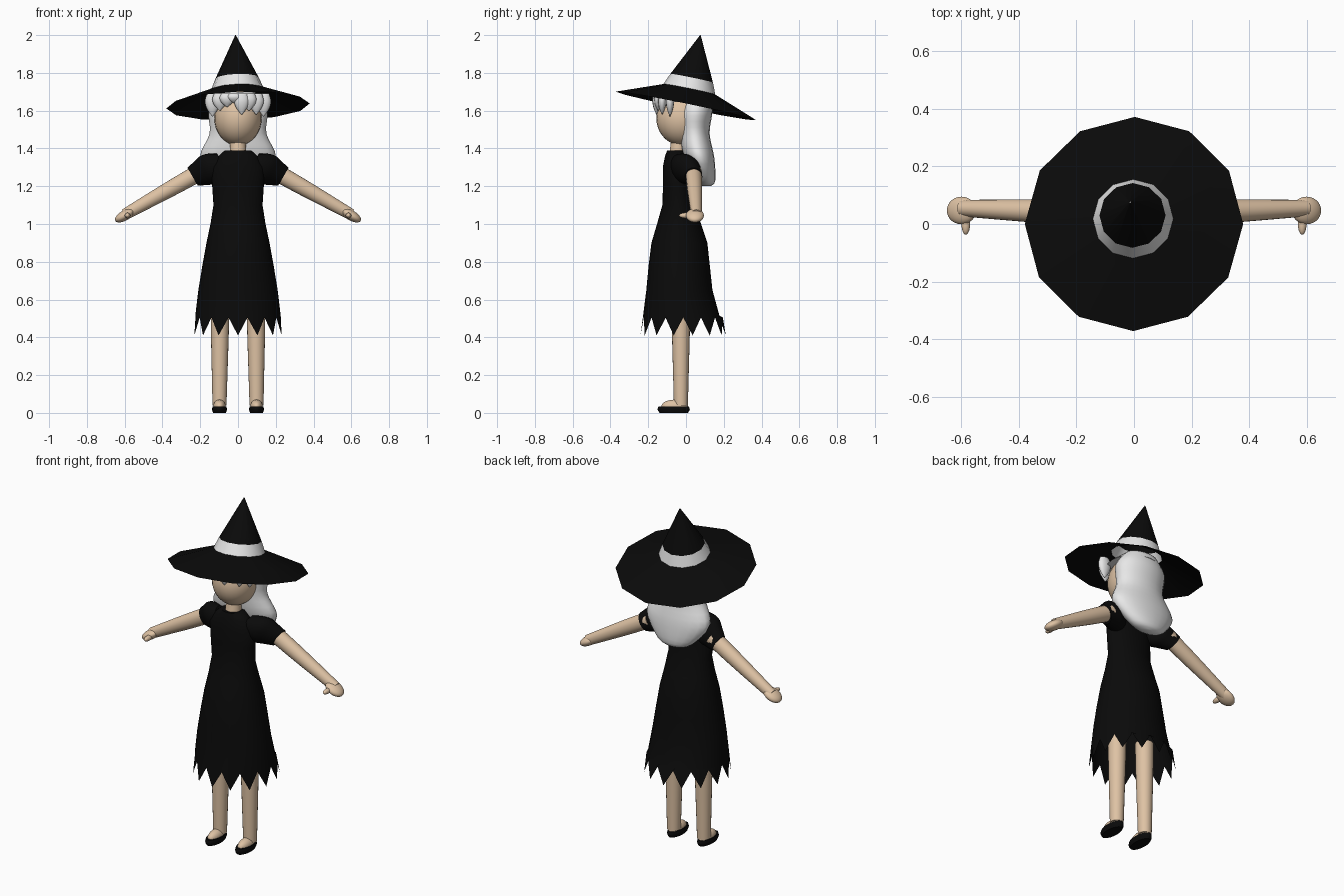
import bpy, bmesh
from math import sin, cos, tau, radians, sqrt
from mathutils import Euler, Matrix, Vector

cube = bpy.data.objects.get("Cube")
if cube:
    bpy.data.objects.remove(cube)


def material(name, *rgb):
    mat = bpy.data.materials.new(name)
    mat.use_nodes = True
    mat.diffuse_color = (*rgb, 1)
    shader = mat.node_tree.nodes["Principled BSDF"]
    shader.inputs["Base Color"].default_value = (*rgb, 1)
    shader.inputs["Roughness"].default_value = 0.8
    return mat


black = material("black cloth", 0.003, 0.003, 0.003)
white = material("white", 0.8, 0.8, 0.8)
skin = material("skin", 0.73, 0.54, 0.37)

ACROSS, DEEP, UP = Vector((1, 0, 0)), Vector((0, 1, 0)), Vector((0, 0, 1))
ARM_TILT = Euler((0, radians(30), 0))
ARM_UP = ARM_TILT.to_matrix() @ UP


def finish(name, bm, mat, mirror=False, angle=50):
    """Turn a bmesh into a coloured, shaded object."""
    bmesh.ops.recalc_face_normals(bm, faces=bm.faces)
    mesh = bpy.data.meshes.new(name)
    bm.to_mesh(mesh)
    bm.free()
    mesh.materials.append(mat)
    part = bpy.data.objects.new(name, mesh)
    bpy.context.collection.objects.link(part)
    bpy.ops.object.select_all(action="DESELECT")
    part.select_set(True)
    bpy.context.view_layer.objects.active = part
    bpy.ops.object.shade_smooth_by_angle(angle=radians(angle))
    if mirror:
        part.modifiers.new("Mirror", "MIRROR")


def spline(keys, steps):
    """Smoothly interpolate between key sections."""
    keys = [Vector(key) for key in keys]
    padded = [keys[0], *keys, keys[-1]]
    rows = []
    for before, start, end, after in zip(padded, keys, keys[1:], padded[3:]):
        leave, arrive = (end - before) / 2, (after - start) / 2
        for step in range(steps):
            t = step / steps
            ease = t * t * (3 - 2 * t)
            rows.append(start.lerp(end, ease) + leave * t * (1 - t) ** 2
                        - arrive * t * t * (1 - t))
    return rows + [keys[-1]]


def loft(name, keys, mat, u=ACROSS, v=DEEP, sides=20, steps=4, hem=0, **look):
    """Skin sections given as centre x, y, z, radius along u, radius along v."""
    bm = bmesh.new()
    loops = []
    for row in spline(keys, steps):
        centre, ru, rv = Vector(row[:3]), row[3], row[4]
        angles = [tau * k / sides for k in range(sides)]
        loops.append([bm.verts.new(centre + u * ru * cos(a) + v * rv * sin(a))
                      for a in angles])
    for low, high in zip(loops, loops[1:]):
        for k in range(sides):
            bm.faces.new((low[k - 1], low[k], high[k], high[k - 1]))
    bm.faces.new(loops[-1])
    if hem:
        # Ragged edge: every other point of the open end is pulled up
        for vert in loops[0][::2]:
            vert.co += Vector((-vert.co.x / 20, -vert.co.y / 20, hem))
    else:
        bm.faces.new(loops[0])
    finish(name, bm, mat, **look)


def column(name, profile, mat, **options):
    """Upright form on the centre plane: y, z, half width, half depth."""
    loft(name, [(0, *section) for section in profile], mat, **options)


def tube(name, start, end, radii, mat, flat=1, **options):
    """Straight limb with evenly spaced radii, flattened along u."""
    start, end = Vector(start), Vector(end)
    last = len(radii) - 1
    keys = [(*start.lerp(end, i / last), r * flat, r) for i, r in enumerate(radii)]
    loft(name, keys, mat, **options)


def blob(name, centre, radii, mat, turn=Euler(), **look):
    """Ellipsoid."""
    bm = bmesh.new()
    bmesh.ops.create_uvsphere(bm, u_segments=28, v_segments=18, radius=1,
                              matrix=Matrix.LocRotScale(Vector(centre), turn, Vector(radii)))
    finish(name, bm, mat, **look)


# Hat: brim, band and cone stacked on one tilted axis
hat_frame = Matrix.LocRotScale(UP * 1.625, Euler((radians(-11.5), radians(-2), 0)), None)


def hat_part(name, bottom, top, wide, narrow, mat):
    bm = bmesh.new()
    bmesh.ops.create_cone(bm, segments=12, radius1=wide, radius2=narrow, depth=top - bottom,
                          matrix=hat_frame @ Matrix.Translation(UP * (bottom + top) / 2))
    finish(name, bm, mat, angle=40)


hat_part("hat_brim", 0, 0.09, 0.38, 0.14, black)
hat_part("hat_band", 0.09, 0.15, 0.14, 0.115, white)
hat_part("hat_cone", 0.15, 0.382, 0.115, 0.002, black)

# Head and neck
blob("head", (0, -0.02, 1.56), (0.125, 0.137, 0.145), skin)
tube("neck", (0, -0.045, 1.36), (0, -0.035, 1.47), (0.045, 0.04), skin)

# Long hair down the back, and the crown under the hat
column("back_hair", [(0.06, 1.68, 0.1, 0.06), (0.05, 1.6, 0.155, 0.09),
                     (0.045, 1.48, 0.15, 0.08), (0.07, 1.35, 0.2, 0.08),
                     (0.105, 1.23, 0.11, 0.05), (0.11, 1.2, 0.03, 0.02)], white, angle=80)
column("crown_hair", [(-0.01, 1.645, 0.145, 0.145), (0, 1.7, 0.08, 0.08)], white)

# Fringe of pointed locks wrapped round the forehead
tips = (1.57, 1.6, 1.62, 1.64, 1.58, 1.6, 1.58, 1.57)
for i, tip in enumerate(tips):
    x = 0.27 * (i / (len(tips) - 1) - 0.5)
    y = -0.015 - 0.142 * sqrt(1 - (x / 0.155) ** 2)
    tube(f"fringe_lock_{i + 1}", (x, y, 1.69), (x, y, tip), (0.03, 0.04, 0.03, 0.003),
         white, flat=0.55, u=DEEP, v=ACROSS, sides=12, angle=80)

# Dress with a ragged hem
column("dress", [(-0.015, 0.41, 0.237, 0.226), (-0.035, 0.65, 0.21, 0.175),
                 (-0.035, 0.9, 0.167, 0.148), (-0.04, 1.1, 0.13, 0.085),
                 (-0.05, 1.3, 0.14, 0.073), (-0.05, 1.39, 0.07, 0.05)],
       black, sides=28, steps=2, hem=0.095, angle=60)

# Sleeves, arms, hands and thumbs
tube("sleeve", (0.08, -0.03, 1.32), (0.24, 0.04, 1.25), (0.06, 0.08, 0.085, 0.07, 0.055),
     black, flat=0.85, u=DEEP, v=ARM_UP, mirror=True)
tube("arm", (0.2, 0.04, 1.275), (0.6, 0.055, 1.05), (0.046, 0.043, 0.037, 0.03),
     skin, flat=0.95, u=DEEP, v=ARM_UP, mirror=True)
blob("hand", (0.6, 0.047, 1.045), (0.057, 0.048, 0.027), skin, turn=ARM_TILT, mirror=True)
blob("thumb", (0.585, 0, 1.045), (0.015, 0.037, 0.015), skin, mirror=True)

# Legs and feet in flat shoes
tube("leg", (0.098, -0.027, 0.04), (0.095, -0.027, 0.6), (0.037, 0.042, 0.047, 0.05),
     skin, mirror=True)
blob("foot", (0.098, -0.06, 0.035), (0.033, 0.07, 0.035), skin, mirror=True)
tube("shoe", (0.098, -0.065, 0), (0.098, -0.065, 0.035), (0.075, 0.085, 0.08),
     black, flat=0.46, mirror=True)
